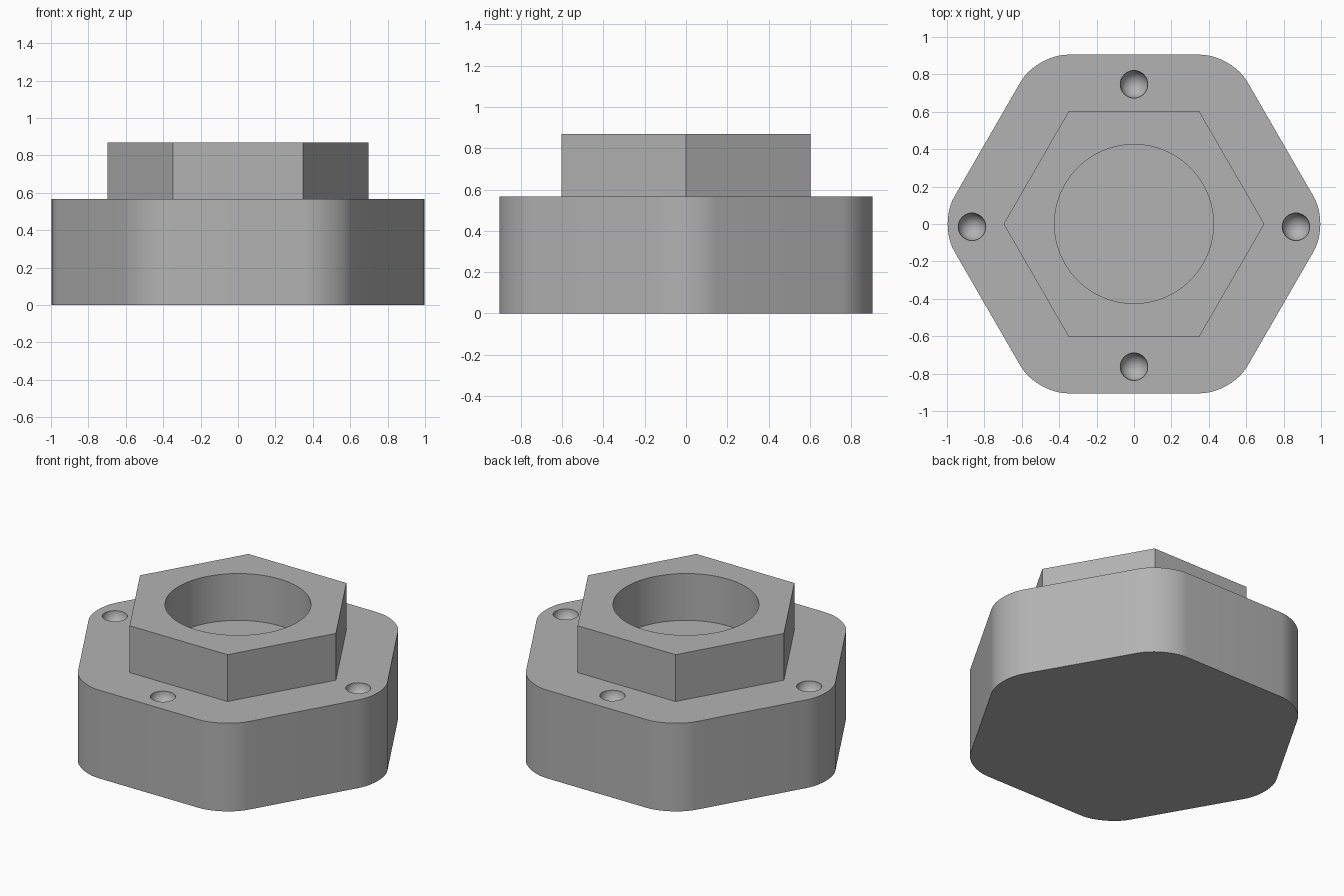
import bpy, bmesh, math

cube = bpy.data.objects.get("Cube")
if cube:
    bpy.data.objects.remove(cube, do_unlink=True)

BASE_TOP, NUT_TOP = 0.567, 0.868

grey = bpy.data.materials.new("plain_grey")
grey.use_nodes = True
colour = (0.45, 0.45, 0.45, 1)
grey.diffuse_color = colour
grey.node_tree.nodes["Principled BSDF"].inputs["Base Color"].default_value = colour


def prism(name, sides, radius, bottom, top, corner_cut=0):
    """Upright regular prism with a corner on +x, optionally rounded."""
    bm = bmesh.new()
    ring = [bm.verts.new((radius * math.cos(a), radius * math.sin(a), bottom))
            for a in (math.tau * i / sides for i in range(sides))]
    floor = bm.faces.new(ring)
    lid = bmesh.ops.extrude_face_region(bm, geom=[floor], use_keep_orig=True)
    verts = [v for v in lid["geom"] if isinstance(v, bmesh.types.BMVert)]
    bmesh.ops.translate(bm, verts=verts, vec=(0, 0, top - bottom))
    bmesh.ops.recalc_face_normals(bm, faces=bm.faces)
    if corner_cut:
        upright = [e for e in bm.edges
                   if abs(e.verts[0].co.z - e.verts[1].co.z) > 0.01]
        bmesh.ops.bevel(bm, geom=upright, offset=corner_cut, segments=12,
                        profile=0.5, affect='EDGES')
    mesh = bpy.data.meshes.new(name)
    bm.to_mesh(mesh)
    bm.free()
    mesh.materials.append(grey)
    obj = bpy.data.objects.new(name, mesh)
    bpy.context.collection.objects.link(obj)
    return obj


def cut(target, cutter):
    """Subtract the cutter from the target and discard it."""
    cutter.hide_render = True
    mod = target.modifiers.new("cut", 'BOOLEAN')
    mod.operation, mod.solver, mod.object = 'DIFFERENCE', 'EXACT', cutter
    bpy.context.view_layer.objects.active = target
    bpy.ops.object.modifier_apply(modifier=mod.name)
    bpy.data.objects.remove(cutter, do_unlink=True)


# Wide hexagonal base with rounded corners
base = prism("base", 6, 1.045, 0, BASE_TOP, corner_cut=0.167)

# Four round dimples in the top of the base
for x, y in ((0.866, -0.015), (-0.866, -0.015), (0, 0.747), (0, -0.763)):
    bpy.ops.mesh.primitive_uv_sphere_add(segments=32, ring_count=17, radius=0.074,
                                         location=(x, y, BASE_TOP))
    dimple = bpy.context.object
    dimple.data.materials.append(grey)
    cut(base, dimple)

# Sharp hexagonal collar with a round bore down to the base
collar = prism("collar", 6, 0.697, BASE_TOP, NUT_TOP)
cut(collar, prism("bore_cutter", 96, 0.425, BASE_TOP - 0.1, NUT_TOP + 0.1))

# Smooth curved walls, crisp edges
for obj in (base, collar):
    bpy.ops.object.select_all(action='DESELECT')
    obj.select_set(True)
    bpy.context.view_layer.objects.active = obj
    bpy.ops.object.shade_smooth_by_angle(angle=math.radians(30))
